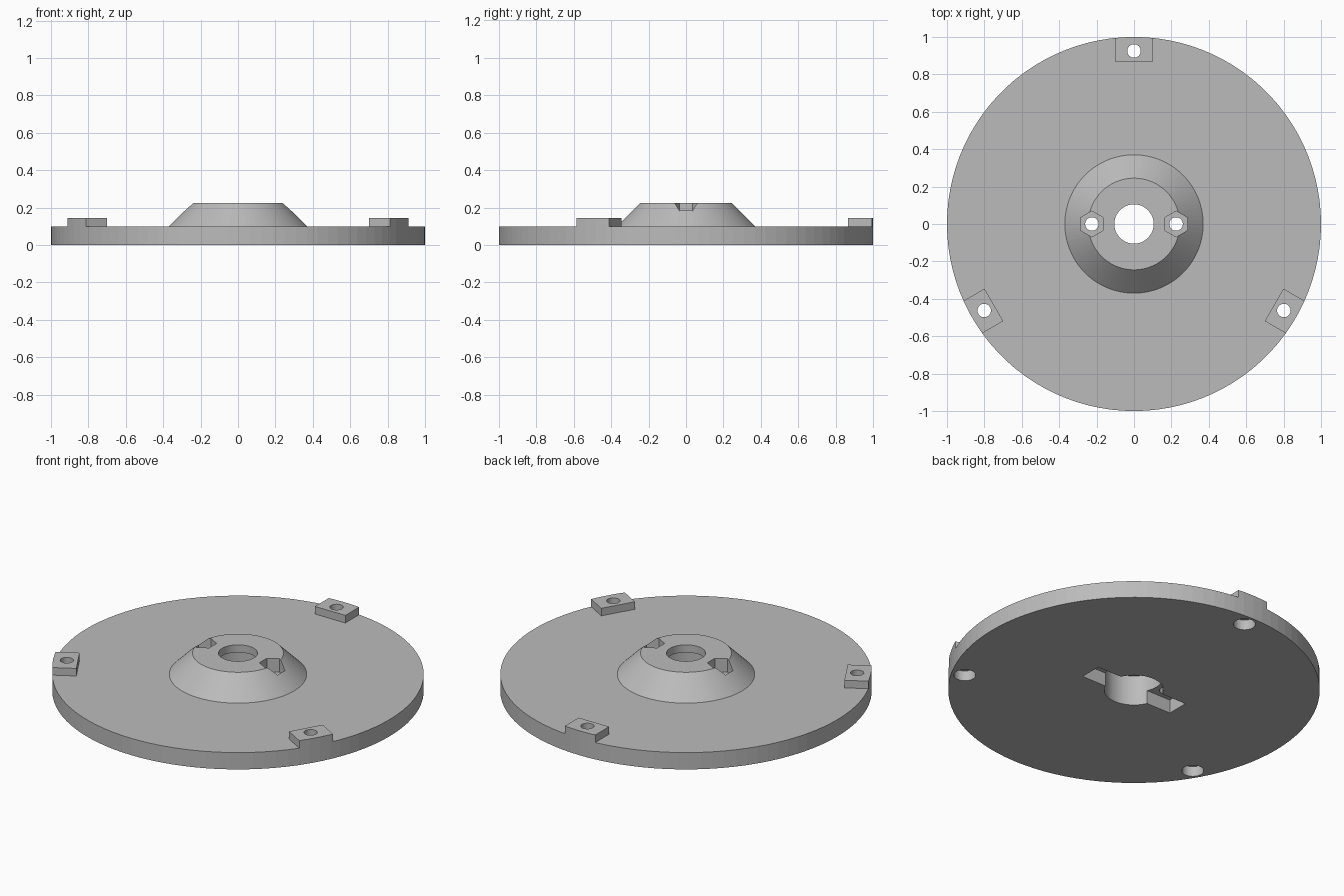
import bpy, bmesh, math
from mathutils import Matrix

if "Cube" in bpy.data.objects:
    bpy.data.objects.remove(bpy.data.objects["Cube"])

SEGMENTS = 100

grey = bpy.data.materials.new("plain_grey")
grey.use_nodes = True
colour = (0.5, 0.5, 0.5, 1)
grey.diffuse_color = colour
grey.node_tree.nodes["Principled BSDF"].inputs["Base Color"].default_value = colour


def add_object(name, bm):
    bmesh.ops.recalc_face_normals(bm, faces=bm.faces)
    mesh = bpy.data.meshes.new(name)
    bm.to_mesh(mesh)
    bm.free()
    mesh.materials.append(grey)
    ob = bpy.data.objects.new(name, mesh)
    bpy.context.collection.objects.link(ob)
    return ob


def lathe(name, profile):
    """Turn a closed (radius, height) outline around the z axis."""
    bm = bmesh.new()
    rings = []
    for i in range(SEGMENTS):
        a = math.tau * i / SEGMENTS
        rings.append([bm.verts.new((r * math.cos(a), r * math.sin(a), z)) for r, z in profile])
    n = len(profile)
    for i in range(SEGMENTS):
        a, b = rings[i], rings[(i + 1) % SEGMENTS]
        for j in range(n):
            k = (j + 1) % n
            bm.faces.new((a[j], b[j], b[k], a[k]))
    return add_object(name, bm)


def prism(name, x, y, radius, z0, z1, sides=48, turn=0):
    bm = bmesh.new()
    place = Matrix.Translation((x, y, (z0 + z1) / 2)) @ Matrix.Rotation(turn, 4, "Z")
    bmesh.ops.create_cone(bm, cap_ends=True, segments=sides, radius1=radius,
                          radius2=radius, depth=z1 - z0, matrix=place)
    return add_object(name, bm)


def box(name, size, centre, turn=0):
    bm = bmesh.new()
    place = Matrix.Rotation(turn, 4, "Z") @ Matrix.Translation(centre) @ Matrix.Diagonal((*size, 1))
    bmesh.ops.create_cube(bm, size=1, matrix=place)
    return add_object(name, bm)


def combine(target, tool, operation):
    """Apply a boolean and discard the tool object."""
    mod = target.modifiers.new(operation.lower(), "BOOLEAN")
    mod.operation, mod.object, mod.solver = operation, tool, "EXACT"
    bpy.context.view_layer.update()
    graph = bpy.context.evaluated_depsgraph_get()
    mesh = bpy.data.meshes.new_from_object(target.evaluated_get(graph))
    target.modifiers.clear()
    target.data = mesh
    bpy.data.objects.remove(tool)


# Disc, raised conical hub and stepped centre bore
disc = lathe("flanged_disc", [(0.16, 0), (1, 0), (1, 0.1), (0.37, 0.1), (0.245, 0.225),
                              (0.105, 0.225), (0.105, 0.18), (0.16, 0.18)])

# Three rim pads, trimmed to the disc edge, with stepped screw holes
for degrees in (90, 210, 330):
    a = math.radians(degrees)
    pad = box("rim_pad", (0.235, 0.2, 0.095), (0.9825, 0, 0.0975), a)
    trim = lathe("pad_trim", [(0.5, 0), (1, 0), (1, 0.2), (0.5, 0.2)])
    combine(pad, trim, "INTERSECT")
    combine(disc, pad, "UNION")
    x, y = 0.925 * math.cos(a), 0.925 * math.sin(a)
    combine(disc, prism("screw_hole", x, y, 0.036, -0.1, 0.3), "DIFFERENCE")
    combine(disc, prism("screw_head_recess", x, y, 0.059, -0.1, 0.06), "DIFFERENCE")

# Slot across the underside
combine(disc, box("key_slot", (0.612, 0.13, 0.18), (0, 0, -0.01)), "DIFFERENCE")

# Hexagonal nut pockets in the hub, with bolt holes down to the slot
for side in (-1, 1):
    x = 0.225 * side
    combine(disc, prism("nut_pocket", x, 0, 0.069, 0.145, 0.4, 6), "DIFFERENCE")
    combine(disc, prism("bolt_hole", x, 0, 0.036, 0.03, 0.4), "DIFFERENCE")

disc.data.name = "flanged_disc"
